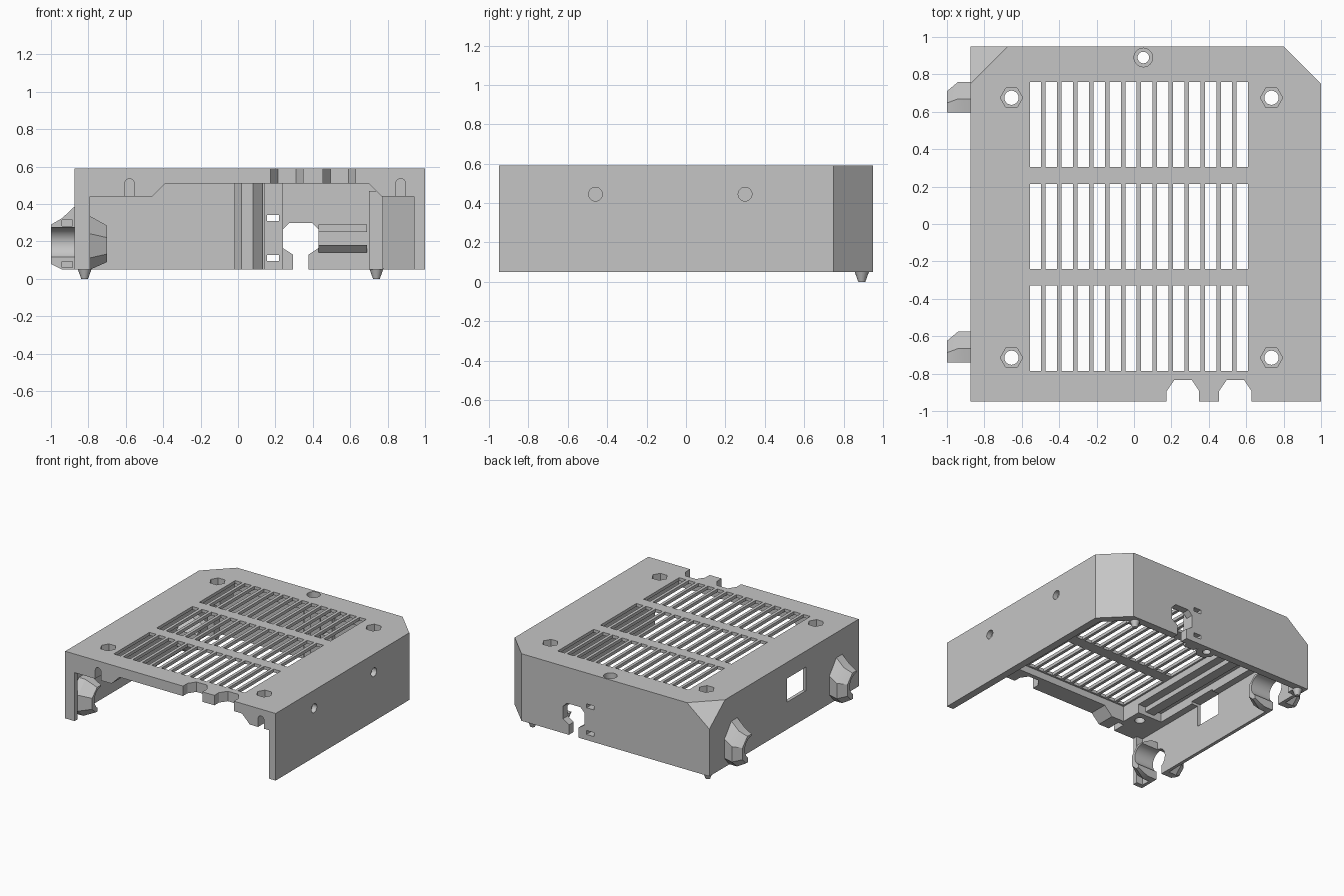
import bpy, bmesh, math
from mathutils import Vector

if "Cube" in bpy.data.objects:
    bpy.data.objects.remove(bpy.data.objects["Cube"], do_unlink=True)

grey = bpy.data.materials.new("plain grey plastic")
grey.use_nodes = True
COLOR = (0.56, 0.56, 0.56, 1)
grey.diffuse_color = COLOR
grey.node_tree.nodes["Principled BSDF"].inputs["Base Color"].default_value = COLOR


def place(axis, p, q, h):
    """Point (p, q) of a profile at height h along the axis."""
    return {"x": (h, p, q), "y": (p, h, q), "z": (p, q, h)}[axis]


def loft(bm, axis, sections):
    """Closed solid through (height, profile) sections."""
    rings = [[bm.verts.new(place(axis, p, q, h)) for p, q in pts] for h, pts in sections]
    n = len(rings[0])
    faces = [bm.faces.new(rings[0]), bm.faces.new(rings[-1][::-1])]
    for a, b in zip(rings, rings[1:]):
        for i in range(n):
            j = (i + 1) % n
            faces.append(bm.faces.new((a[j], a[i], b[i], b[j])))
    bmesh.ops.recalc_face_normals(bm, faces=faces)


def prism(bm, pts, axis, lo, hi):
    loft(bm, axis, [(lo, pts), (hi, pts)])


def box(bm, x0, x1, y0, y1, z0, z1):
    prism(bm, [(x0, y0), (x1, y0), (x1, y1), (x0, y1)], "z", z0, z1)


def disc(bm, p, q, r, axis, lo, hi, sides=24):
    turn = 2 * math.pi / sides
    pts = [(p + r * math.cos(i * turn), q + r * math.sin(i * turn)) for i in range(sides)]
    prism(bm, pts, axis, lo, hi)


def half_octagon(y, reach, bottom, top):
    """Facetted half ring profile in y and z, starting at y and reaching sideways."""
    height = top - bottom
    return [(y, top), (y + reach * 0.45, top), (y + reach, top - height * 0.33),
            (y + reach, bottom + height * 0.22), (y + reach * 0.6, bottom), (y, bottom)]


def finish(bm, name):
    mesh = bpy.data.meshes.new(name)
    bm.to_mesh(mesh)
    bm.free()
    mesh.materials.append(grey)
    obj = bpy.data.objects.new(name, mesh)
    bpy.context.collection.objects.link(obj)
    return obj


def combine(target, bm, operation):
    """Apply a boolean with a temporary tool shape."""
    tool = finish(bm, "tool")
    tool.hide_render = True
    mod = target.modifiers.new("bool", "BOOLEAN")
    mod.operation, mod.object, mod.solver = operation, tool, "EXACT"
    mod.use_self = True
    bpy.context.view_layer.update()
    graph = bpy.context.evaluated_depsgraph_get()
    mesh = bpy.data.meshes.new_from_object(target.evaluated_get(graph))
    target.modifiers.clear()
    target.data = mesh
    bpy.data.objects.remove(tool, do_unlink=True)


BASE, ROOF, TOP = 0.05, 0.51, 0.59
NUTS = [(x, y) for x in (-0.655, 0.735) for y in (-0.715, 0.675)]
CLIPS = (-0.74, 0.595)

# Shell: cover with open front and bottom
bm = bmesh.new()
prism(bm, [(-0.873, -0.95), (1, -0.95), (1, 0.75), (0.8, 0.95), (-0.873, 0.95)], "z", BASE, TOP)
cover = finish(bm, "cover_shell")
bm = bmesh.new()
prism(bm, [(-0.79, -1.1), (0.94, -1.1), (0.94, 0.725), (0.775, 0.89), (-0.79, 0.89)], "z", -0.1, ROOF)
combine(cover, bm, "DIFFERENCE")

# Thin right wall below the roof band
bm = bmesh.new()
box(bm, -0.846, -0.75, -0.91, 0.82, -0.1, 0.44)
combine(cover, bm, "DIFFERENCE")

# Sloped cut on the rear right corner
bm = bmesh.new()
apex = Vector((-1.073, 1.15, 0.75))
arms = [Vector((0.8, 0, 0)), Vector((0, -0.8, 0)), Vector((0, 0, -0.64))]
verts = [bm.verts.new(apex)] + [bm.verts.new(apex + arm) for arm in arms]
for tri in ((0, 1, 2), (0, 2, 3), (0, 3, 1), (1, 3, 2)):
    bm.faces.new([verts[i] for i in tri])
bmesh.ops.recalc_face_normals(bm, faces=bm.faces)
combine(cover, bm, "DIFFERENCE")

# Screw bosses under the roof
for y0, y1 in ((-0.95, -0.63), (0.59, 0.76)):
    bm = bmesh.new()
    prism(bm, [(-0.8, 0.44), (-0.46, 0.44), (-0.38, 0.52), (-0.8, 0.52)], "y", y0, y1)
    prism(bm, [(0.97, 0.44), (0.77, 0.44), (0.69, 0.52), (0.97, 0.52)], "y", y0, y1)
    combine(cover, bm, "UNION")

# Rib beside the vents
bm = bmesh.new()
box(bm, -0.72, -0.64, -0.64, 0.6, 0.47, 0.53)
combine(cover, bm, "UNION")

# Thin roof panel around the vents
bm = bmesh.new()
box(bm, -0.572, 0.625, -0.8, 0.775, 0.3, 0.565)
combine(cover, bm, "DIFFERENCE")

# Rear wall inner column, thick panel, rails and pillar
bm = bmesh.new()
prism(bm, [(-0.02, 0.92), (-0.02, 0.86), (0.02, 0.81), (0.08, 0.81), (0.13, 0.86), (0.13, 0.92)],
      "z", BASE, 0.53)
box(bm, 0.14, 0.24, 0.85, 0.92, BASE, 0.53)
box(bm, 0.43, 0.69, 0.84, 0.92, 0.25, 0.29)
prism(bm, [(0.84, 0.18), (0.92, 0.18), (0.92, 0.14), (0.88, 0.14)], "x", 0.43, 0.69)
box(bm, 0.7, 0.775, 0.84, 0.92, BASE, 0.47)
combine(cover, bm, "UNION")

# Cable clip halves: outer behind the hole, inner in front of it
bm = bmesh.new()
for y in CLIPS:
    loft(bm, "x", [(-0.86, half_octagon(y, 0.165, BASE, 0.4)),
                   (-0.94, half_octagon(y, 0.165, BASE, 0.325)),
                   (-1, half_octagon(y, 0.115, 0.08, 0.29))])
    loft(bm, "x", [(-0.86, half_octagon(y, -0.165, BASE, 0.335)),
                   (-0.79, half_octagon(y, -0.165, BASE, 0.335)),
                   (-0.7, half_octagon(y, -0.115, 0.09, 0.285))])
combine(cover, bm, "UNION")

# Cable bores, their lower openings and tie slots
bm = bmesh.new()
for y in CLIPS:
    disc(bm, y, 0.19, 0.085, "x", -1.1, -0.6, 32)
combine(cover, bm, "DIFFERENCE")
bm = bmesh.new()
for y in CLIPS:
    box(bm, -1.1, -0.6, y - 0.045, y + 0.045, 0, 0.15)
    for z in (0.06, 0.283):
        box(bm, -0.94, -0.885, y - 0.1, y + 0.06, z, z + 0.033)
combine(cover, bm, "DIFFERENCE")

# Vent slots in three rows
bm = bmesh.new()
for row in (-0.785, -0.24, 0.305):
    for i in range(14):
        x = -0.557 + i * 0.0851
        box(bm, x, x + 0.061, row, row + 0.455, 0.4, 0.7)
combine(cover, bm, "DIFFERENCE")

# Hexagonal nut pockets and the rear screw counterbore
bm = bmesh.new()
for x, y in NUTS:
    disc(bm, x, y, 0.06, "z", 0.53, 0.7, 6)
disc(bm, 0.05, 0.89, 0.05, "z", 0.53, 0.7)
combine(cover, bm, "DIFFERENCE")
bm = bmesh.new()
for x, y in NUTS:
    disc(bm, x, y, 0.038, "z", 0.4, 0.65)
disc(bm, 0.05, 0.89, 0.031, "z", 0, 0.65)
combine(cover, bm, "DIFFERENCE")

# Front edge notches, front slots, side window, side screw recesses
bm = bmesh.new()
for x in (0.175, 0.455):
    prism(bm, [(x, -1), (x, -0.893), (x + 0.04, -0.835), (x + 0.135, -0.835),
               (x + 0.173, -0.893), (x + 0.173, -1)], "z", 0.3, 0.7)
for x in (-0.58, 0.87):
    arch = [(x + 0.026 * math.cos(a), 0.51 + 0.026 * math.sin(a))
            for a in [math.pi * i / 8 for i in range(9)]]
    prism(bm, arch + [(x - 0.026, 0.4), (x + 0.026, 0.4)], "y", -1, -0.84)
box(bm, -0.9, -0.75, -0.28, -0.04, 0.27, 0.46)
for y in (-0.46, 0.3):
    disc(bm, y, 0.445, 0.035, "x", 0.96, 1.1)
combine(cover, bm, "DIFFERENCE")

# Rear cable opening and tie slots
bm = bmesh.new()
half = [(0.042, 0), (0.042, 0.13), (0.095, 0.165), (0.095, 0.265), (0.06, 0.3)]
outline = [(0.335 + x, z) for x, z in half] + [(0.335 - x, z) for x, z in half[::-1]]
prism(bm, outline, "y", 0.75, 1.05)
for z in (0.095, 0.31):
    box(bm, 0.155, 0.22, 0.75, 1.05, z, z + 0.032)
combine(cover, bm, "DIFFERENCE")

# Locating pegs under the rear wall
pegs = []
for name, x in (("right_peg", -0.82), ("left_peg", 0.74)):
    bm = bmesh.new()
    bmesh.ops.create_cone(bm, cap_ends=True, segments=16, radius1=0.018, radius2=0.038, depth=0.055)
    bmesh.ops.translate(bm, verts=bm.verts, vec=(x, 0.893, 0.0275))
    pegs.append(finish(bm, name))

# Smooth round holes, keep edges sharp
for obj in [cover] + pegs:
    bpy.ops.object.select_all(action="DESELECT")
    obj.select_set(True)
    bpy.context.view_layer.objects.active = obj
    bpy.ops.object.shade_smooth_by_angle(angle=math.radians(25))
